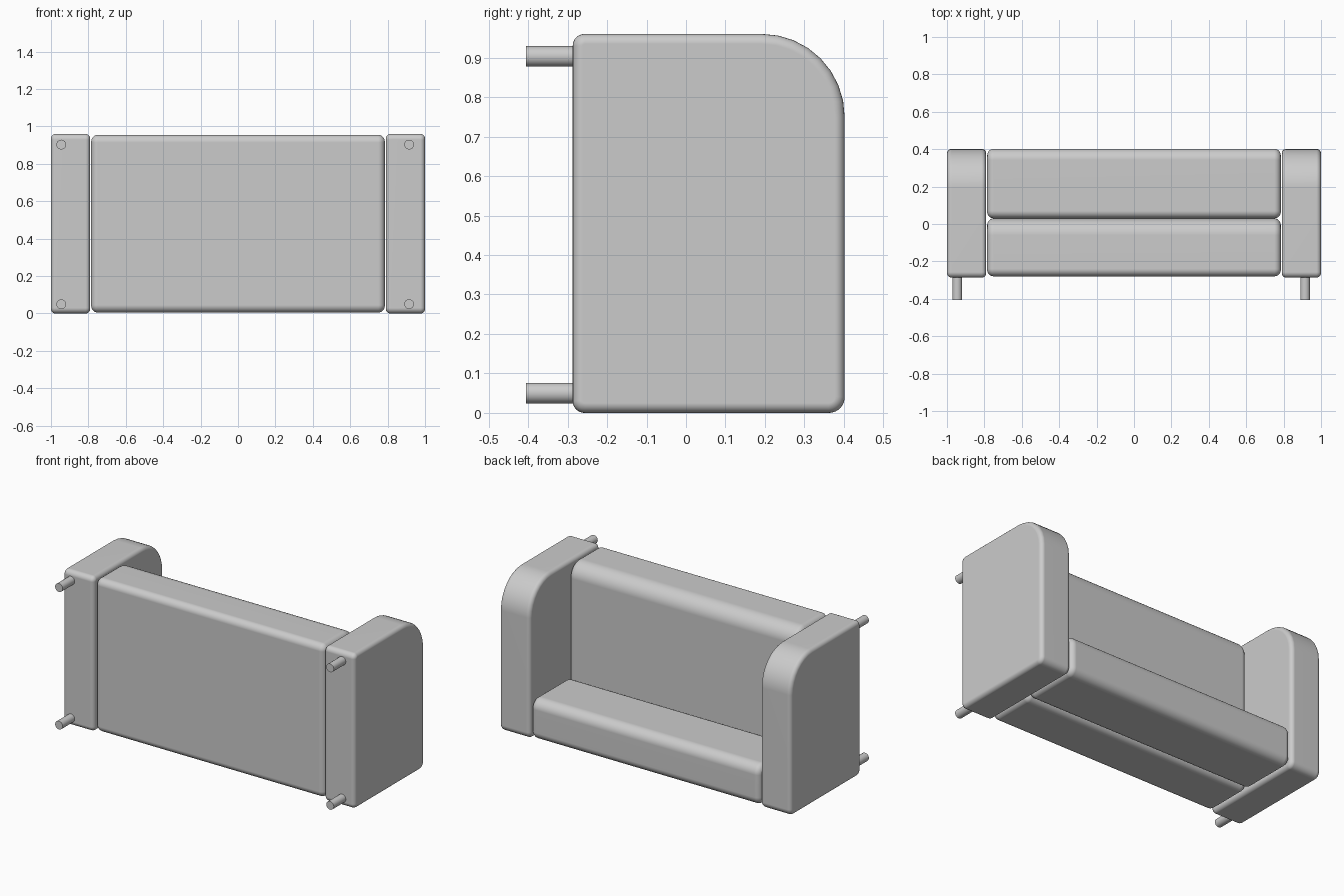
import bpy, bmesh, math
from mathutils import Vector

if "Cube" in bpy.data.objects:
    bpy.data.objects.remove(bpy.data.objects["Cube"])


def rounded_profile(corners, steps=8):
    """corners: (y, z, radius) counter-clockwise; returns the outline with arcs."""
    pts = []
    n = len(corners)
    for i, (y, z, r) in enumerate(corners):
        c = Vector((y, z))
        a = (Vector(corners[i - 1][:2]) - c).normalized()
        b = (Vector(corners[(i + 1) % n][:2]) - c).normalized()
        centre = c + (a + b) * r
        for k in range(steps + 1):
            t = math.pi / 2 * k / steps
            pts.append(centre - b * r * math.cos(t) - a * r * math.sin(t))
    return pts


def cushion(name, corners, x0, x1, soft):
    """Rounded outline in the yz plane, extruded along x with soft ends."""
    bm = bmesh.new()
    face = bm.faces.new([bm.verts.new((x0, p.x, p.y)) for p in rounded_profile(corners)])
    ext = bmesh.ops.extrude_face_region(bm, geom=[face])
    moved = [v for v in ext["geom"] if isinstance(v, bmesh.types.BMVert)]
    bmesh.ops.translate(bm, vec=(x1 - x0, 0, 0), verts=moved)
    bmesh.ops.recalc_face_normals(bm, faces=bm.faces)
    for f in bm.faces:
        f.smooth = True
    mesh = bpy.data.meshes.new(name)
    bm.to_mesh(mesh)
    bm.free()
    ob = bpy.data.objects.new(name, mesh)
    bpy.context.collection.objects.link(ob)
    bev = ob.modifiers.new("soft_ends", "BEVEL")
    bev.width, bev.segments = soft, 5
    bev.limit_method, bev.angle_limit = "ANGLE", math.radians(50)
    ob.modifiers.new("normals", "WEIGHTED_NORMAL")
    return ob


# The sofa lies on its back: legs point to -y, the seat's front edge is up.
# Seat base, with a fuller roll on its front upper edge
cushion("seat", [(-0.28, 0.005, 0.04), (0.03, 0.005, 0.04),
                 (0.03, 0.955, 0.09), (-0.28, 0.955, 0.04)], -0.785, 0.785, 0.035)

# Backrest
cushion("backrest", [(0.03, 0.005, 0.04), (0.402, 0.005, 0.05),
                     (0.402, 0.255, 0.06), (0.03, 0.255, 0.04)], -0.785, 0.785, 0.035)

# Arms, with the large curve at the front top
arm = [(-0.287, 0.0, 0.03), (0.402, 0.0, 0.04),
       (0.402, 0.96, 0.21), (-0.287, 0.96, 0.03)]
cushion("left_arm", arm, -1.0, -0.79, 0.025)
cushion("right_arm", arm, 0.79, 1.0, 0.025)

# Legs
for side, x in (("left", -0.945), ("right", 0.915)):
    for pos, z in (("back", 0.05), ("front", 0.903)):
        bpy.ops.mesh.primitive_cylinder_add(
            vertices=24, radius=0.026, depth=0.155,
            location=(x, -0.3275, z), rotation=(math.pi / 2, 0, 0))
        bpy.context.object.name = f"{side}_{pos}_leg"
        bpy.ops.object.shade_smooth_by_angle()
